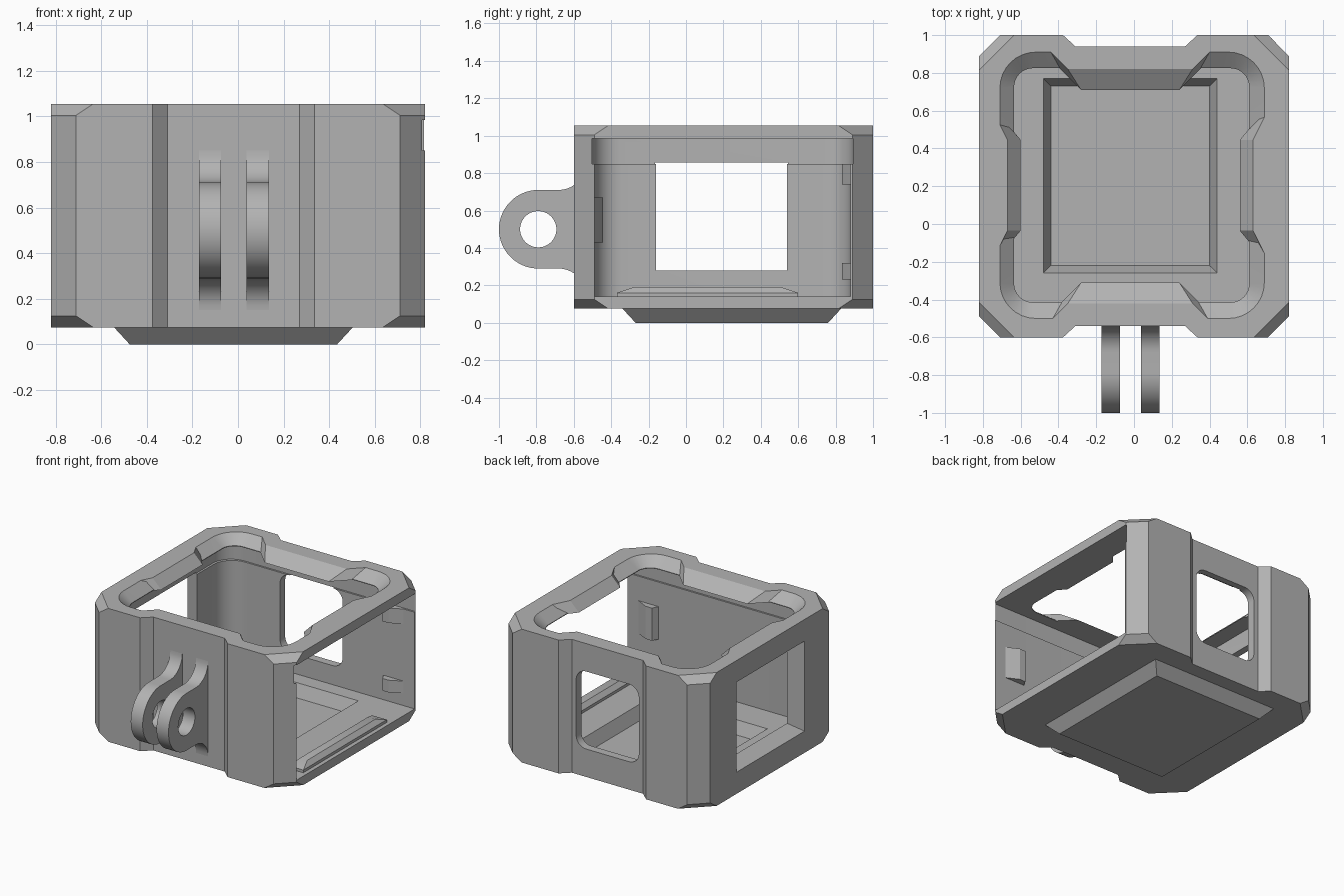
import bpy, bmesh
from math import sin, cos, pi, radians

old = bpy.data.objects.get("Cube")
if old:
    bpy.data.objects.remove(old, do_unlink=True)

grey = bpy.data.materials.new("plain grey plastic")
grey.use_nodes = True
grey.diffuse_color = (0.45, 0.45, 0.45, 1)
grey.node_tree.nodes["Principled BSDF"].inputs["Base Color"].default_value = (0.45, 0.45, 0.45, 1)
parts = []
MID = -0.02   # centre line of the inner details


def loft(name, rings, part=True):
    """Closed solid through rings with equal point counts."""
    bm = bmesh.new()
    vs = [[bm.verts.new(p) for p in r] for r in rings]
    n = len(vs[0])
    for a, b in zip(vs, vs[1:]):
        for i in range(n):
            j = (i + 1) % n
            bm.faces.new((a[i], a[j], b[j], b[i]))
    bm.faces.new(vs[0][::-1])
    bm.faces.new(vs[-1])
    bmesh.ops.recalc_face_normals(bm, faces=bm.faces)
    me = bpy.data.meshes.new(name)
    bm.to_mesh(me)
    bm.free()
    ob = bpy.data.objects.new(name, me)
    bpy.context.collection.objects.link(ob)
    me.materials.append(grey)
    if part:
        parts.append(ob)
    return ob


def flat(pts, z):
    return [(x, y, z) for x, y in pts]


def rect(x0, x1, y0, y1):
    return [(x0, y0), (x1, y0), (x1, y1), (x0, y1)]


def rounded(x0, x1, y0, y1, r, n=8):
    corners = [(x1 - r, y1 - r), (x0 + r, y1 - r), (x0 + r, y0 + r), (x1 - r, y0 + r)]
    return [(cx + r * cos(pi / 2 * (k + i / n)), cy + r * sin(pi / 2 * (k + i / n)))
            for k, (cx, cy) in enumerate(corners) for i in range(n + 1)]


def octagon(c):
    x, lo, hi = 0.82, -0.6, 1.0
    return [(-x + c, lo), (x - c, lo), (x, lo + c), (x, hi - c),
            (x - c, hi), (-x + c, hi), (-x, hi - c), (-x, lo + c)]


def cut(ob, rings):
    cutter = loft("cutter", rings, False)
    cutter.hide_render = True
    m = ob.modifiers.new("cut", 'BOOLEAN')
    m.operation, m.solver, m.object = 'DIFFERENCE', 'EXACT', cutter
    dg = bpy.context.evaluated_depsgraph_get()
    me = bpy.data.meshes.new_from_object(ob.evaluated_get(dg))
    ob.modifiers.clear()
    ob.data = me
    bpy.data.objects.remove(cutter, do_unlink=True)


# Frame block with chamfered corners
body = loft("frame", [flat(octagon(c), z) for c, z in
                      ((0.185, 0.075), (0.11, 0.125), (0.11, 1.005), (0.185, 1.055))])

# Vertical channels on front and back
for edge, s in ((-0.6, 1), (1.0, -1)):
    prof = [(MID - 0.465, edge - s * 0.1), (MID + 0.465, edge - s * 0.1),
            (MID + 0.29, edge + s * 0.06), (MID - 0.29, edge + s * 0.06)]
    cut(body, [flat(prof, z) for z in (-0.1, 1.2)])

# Cavity open to one side, with a slightly wider upper part
cut(body, [flat(rounded(-0.71, 1.2, -0.49, 0.88, 0.15), z) for z in (0.14, 0.88)])
cut(body, [flat(rounded(-0.725, 1.2, -0.503, 0.893, 0.15), z) for z in (0.85, 0.985)])

# Flared top opening
cut(body, [flat(rounded(-0.635, 0.61, -0.415, 0.825, 0.1), 0.95),
           flat(rounded(-0.635, 0.61, -0.415, 0.825, 0.1), 0.99),
           flat(rounded(-0.71, 0.69, -0.5, 0.91, 0.19), 1.055),
           flat(rounded(-0.71, 0.69, -0.5, 0.91, 0.19), 1.1)])

# Side window, flared outward, and rounded back window
cut(body, [[(x, y, z) for y, z in rect(-0.16 - f, 0.54 + f, 0.28 - f, 0.85 + f)]
           for x, f in ((-0.65, 0), (-0.71, 0), (-0.83, 0.05))])
cut(body, [[(x, y, z) for x, z in rounded(MID - 0.255, MID + 0.255, 0.28, 0.85, 0.08)]
           for y in (0.8, 1.1)])

# Sunken floor tray and the tapered foot beneath it
foot = loft("foot_tray", [flat(rect(-0.475, 0.435, -0.27, 0.76), 0),
                          flat(rect(-0.545, 0.505, -0.34, 0.83), 0.076)])
tray = [flat(rect(-0.44, 0.4, -0.22, 0.73), 0.05),
        flat(rect(-0.48, 0.44, -0.26, 0.77), 0.141),
        flat(rect(-0.48, 0.44, -0.26, 0.77), 0.2)]
cut(foot, tray)
cut(body, tray)

# Sloped lips on the front and back of the top ring
for name, s in (("front_lip", -1), ("back_lip", 1)):
    def lip(half_out, half_in, reach):
        return [(MID + x, 0.2 + s * y) for x, y in
                ((-half_out, 0.73), (half_out, 0.73), (half_in, reach), (-half_in, reach))]
    loft(name, [flat(lip(0.48, 0.26, 0.51), 0.985), flat(lip(0.44, 0.33, 0.62), 1.055)])

# Smaller lips on the sides of the top ring
for name, s in (("right_lip", -1), ("left_lip", 1)):
    def side_lip(x, half):
        return [(MID + s * 0.73, 0.205 - half), (MID + s * x, -0.035),
                (MID + s * x, 0.445), (MID + s * 0.73, 0.205 + half)]
    loft(name, [flat(side_lip(0.58, 0.42), 0.985), flat(side_lip(0.65, 0.4), 1.055)])

# Floor ridge at the open side
loft("floor_ridge", [flat(rect(0.67, 0.79, -0.37, 0.6), 0.135),
                     flat(rect(0.67, 0.79, -0.37, 0.6), 0.16),
                     flat(rect(0.7, 0.76, -0.28, 0.51), 0.19)])

# Wedge-shaped retaining clips near the open side
for name, wall, s, z0, z1 in (("front_clip", -0.5, 1, 0.43, 0.67),
                              ("back_upper_clip", 0.89, -1, 0.74, 0.85),
                              ("back_lower_clip", 0.89, -1, 0.23, 0.32)):
    wedge = [(0.56, wall), (0.75, wall), (0.64, wall + s * 0.055), (0.59, wall + s * 0.055)]
    loft(name, [flat(wedge, z) for z in (z0, z1)])

# Pair of mounting arms: round end with hole, filleted into the front wall
CY, CZ, R = -0.79, 0.5, 0.21
top = [(-0.68 + 0.14 * sin(t), CZ + 0.35 - 0.14 * cos(t))
       for t in (radians(a) for a in range(0, 91, 9))]
profile = [(CY + R * cos(t), CZ + R * sin(t))
           for t in (radians(a) for a in range(90, 271, 6))]
profile += [(y, 2 * CZ - z) for y, z in top]
profile += [(-0.52, 0.15), (-0.52, 0.85)] + top[::-1]
hole = [(CY + 0.097 * cos(2 * pi * i / 48), CZ + 0.097 * sin(2 * pi * i / 48)) for i in range(48)]
for name, x0, x1 in (("right_mount_arm", -0.172, -0.075), ("left_mount_arm", 0.038, 0.135)):
    arm = loft(name, [[(x, y, z) for y, z in profile] for x in (x0, x1)])
    cut(arm, [[(x, y, z) for y, z in hole] for x in (x0 - 0.1, x1 + 0.1)])

# Smooth the rounded surfaces, keep edges sharp
bpy.ops.object.select_all(action='DESELECT')
for ob in parts:
    ob.select_set(True)
bpy.context.view_layer.objects.active = body
bpy.ops.object.shade_smooth_by_angle(angle=radians(25))
